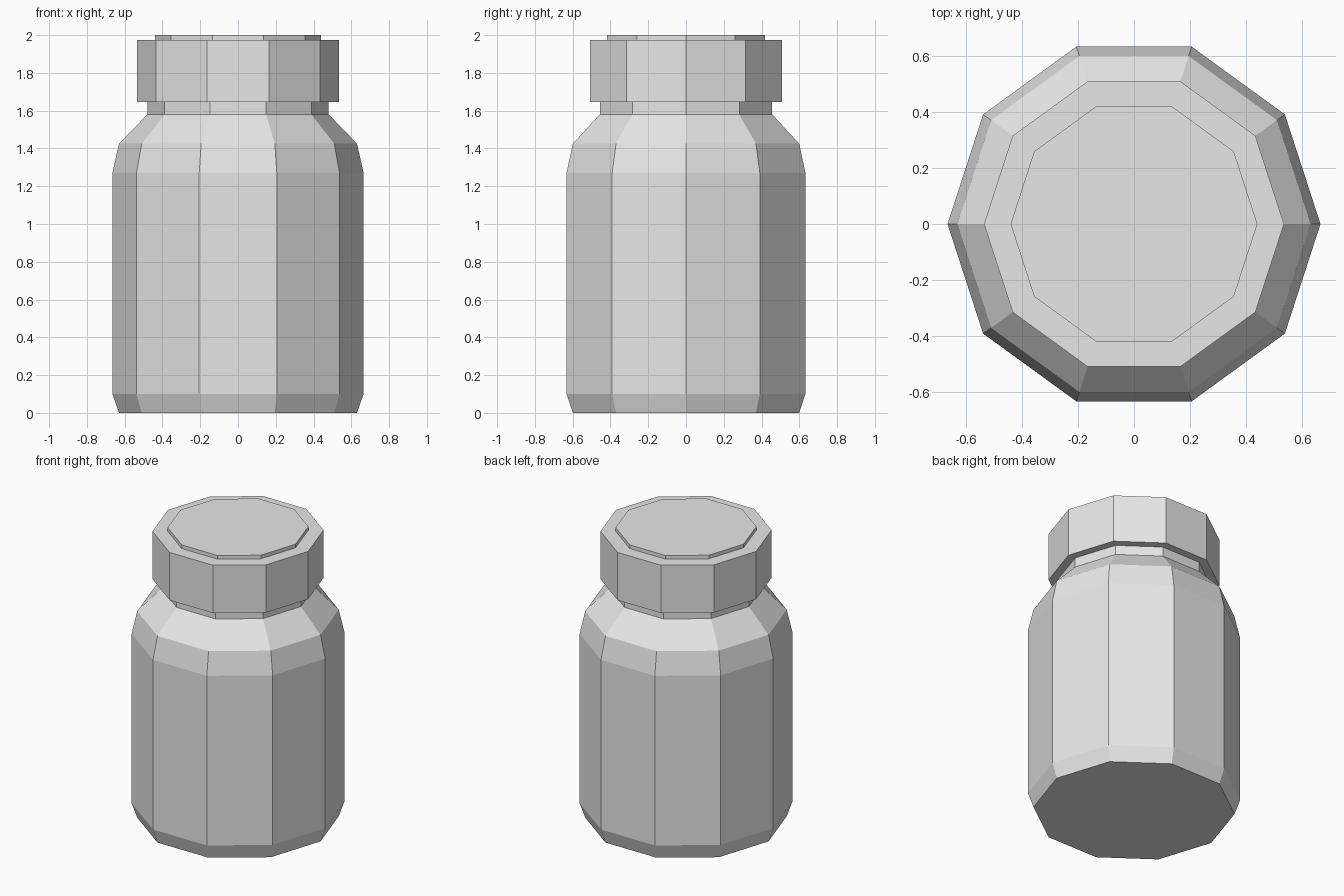
import bpy
import bmesh
from math import cos, sin, tau

cube = bpy.data.objects.get("Cube")
if cube:
    bpy.data.objects.remove(cube, do_unlink=True)

SIDES = 10

grey = bpy.data.materials.new("plain_grey")
grey.use_nodes = True
colour = (0.8, 0.8, 0.8, 1)
grey.diffuse_color = colour
grey.node_tree.nodes["Principled BSDF"].inputs["Base Color"].default_value = colour


def lathe(name, profile):
    """Closed ten-sided solid from (radius, height) pairs, bottom to top."""
    bm = bmesh.new()
    rings = [[bm.verts.new((r * cos(tau * i / SIDES), r * sin(tau * i / SIDES), z))
              for i in range(SIDES)] for r, z in profile]
    for low, high in zip(rings, rings[1:]):
        for i in range(SIDES):
            j = (i + 1) % SIDES
            bm.faces.new((low[i], low[j], high[j], high[i]))
    bm.faces.new(rings[0][::-1])
    bm.faces.new(rings[-1])
    mesh = bpy.data.meshes.new(name)
    bm.to_mesh(mesh)
    bm.free()
    mesh.materials.append(grey)
    obj = bpy.data.objects.new(name, mesh)
    bpy.context.collection.objects.link(obj)
    return obj


# Body with chamfered foot, two-step shoulder and neck
lathe("jar_body", [(0.63, 0), (0.665, 0.1), (0.665, 1.27), (0.63, 1.425),
                   (0.48, 1.58), (0.48, 1.645)])

# Screw lid with a slightly raised top panel
lathe("lid", [(0.535, 1.645), (0.535, 1.975), (0.44, 1.975), (0.44, 2.0)])
